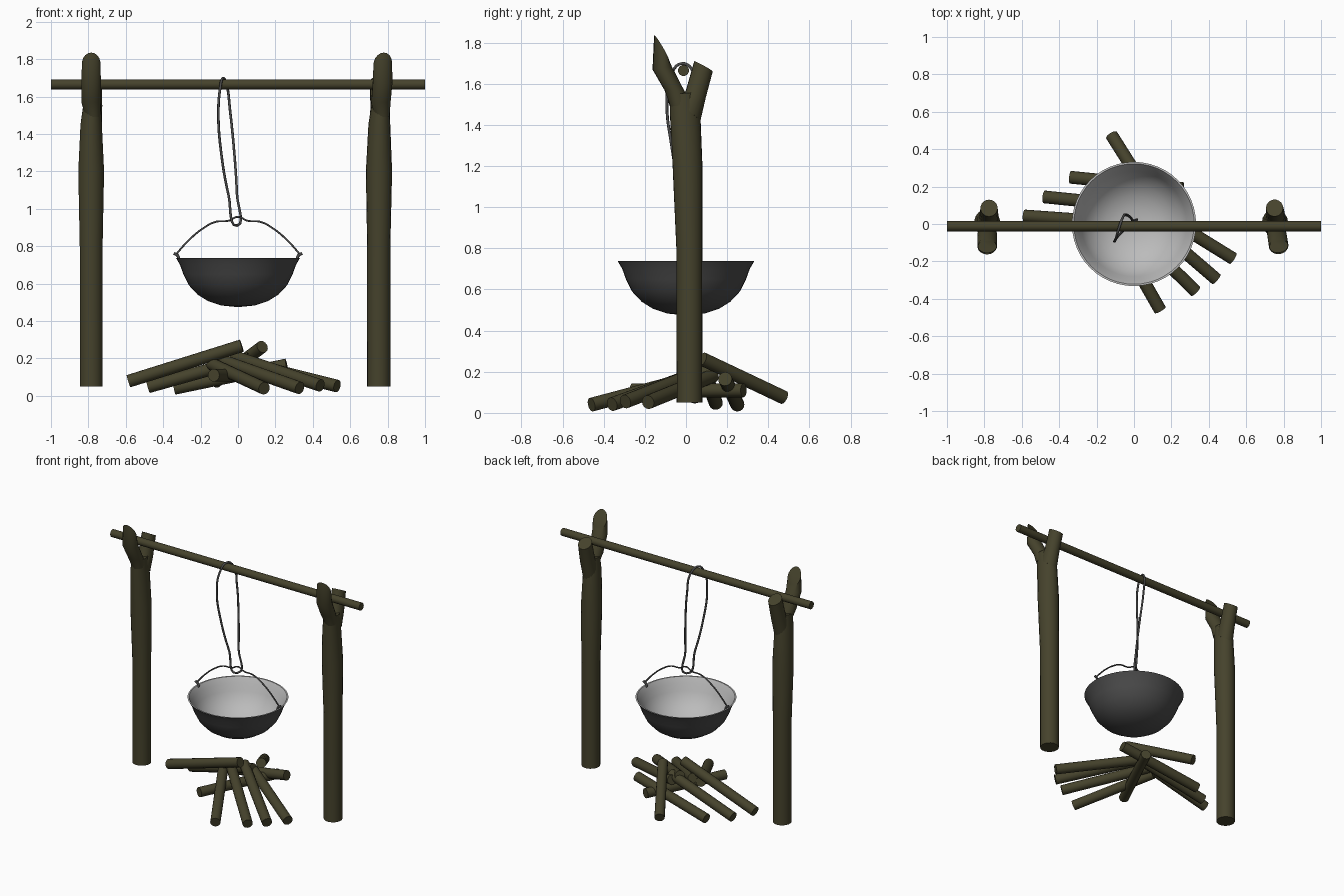
import bpy, bmesh, math
from mathutils import Vector

if "Cube" in bpy.data.objects:
    bpy.data.objects.remove(bpy.data.objects["Cube"])


def material(name, c):
    m = bpy.data.materials.new(name)
    m.diffuse_color = (*c, 1)
    m.use_nodes = True
    m.node_tree.nodes["Principled BSDF"].inputs["Base Color"].default_value = m.diffuse_color
    return m


WOOD = material("dark_wood", (0.06, 0.055, 0.025))
IRON = material("iron", (0.07, 0.07, 0.07))
INNER = material("bowl_inside", (0.5, 0.5, 0.5))


def finish(name, bm, *mats, angle=40):
    bmesh.ops.recalc_face_normals(bm, faces=bm.faces)
    me = bpy.data.meshes.new(name)
    bm.to_mesh(me)
    bm.free()
    ob = bpy.data.objects.new(name, me)
    bpy.context.collection.objects.link(ob)
    for m in mats:
        me.materials.append(m)
    bpy.ops.object.select_all(action='DESELECT')
    ob.select_set(True)
    bpy.context.view_layer.objects.active = ob
    bpy.ops.object.shade_smooth_by_angle(angle=math.radians(angle))
    return ob


def loft(bm, rings):
    """Join rings of vertices into a capped tube."""
    rings = [[bm.verts.new(p) for p in r] for r in rings]
    n = len(rings[0])
    for a, b in zip(rings, rings[1:]):
        for i in range(n):
            j = (i + 1) % n
            bm.faces.new((a[i], a[j], b[j], b[i]))
    bm.faces.new(rings[0])
    bm.faces.new(rings[-1])


def rod(name, a, b, r, mat, n=16):
    a, b = Vector(a), Vector(b)
    q = (b - a).to_track_quat('Z', 'Y')
    circle = [q @ Vector((r * math.cos(t * math.tau / n), r * math.sin(t * math.tau / n), 0)) for t in range(n)]
    bm = bmesh.new()
    loft(bm, [[p + c for c in circle] for p in (a, b)])
    return finish(name, bm, mat)


def wire(name, pts, r, cyclic=False):
    cu = bpy.data.curves.new(name, 'CURVE')
    cu.dimensions = '3D'
    cu.bevel_depth, cu.bevel_resolution, cu.resolution_u = r, 2, 6
    cu.use_fill_caps = True
    sp = cu.splines.new('BEZIER')
    sp.bezier_points.add(len(pts) - 1)
    for bp, p in zip(sp.bezier_points, pts):
        bp.co = p
        bp.handle_left_type = bp.handle_right_type = 'AUTO'
    sp.use_cyclic_u = cyclic
    ob = bpy.data.objects.new(name, cu)
    bpy.context.collection.objects.link(ob)
    cu.materials.append(IRON)
    return ob


# Forked posts: each ring is (front y, z, back y, z, x centre, x radius)
TRUNK = [(-.045, .05, .08, .05, 0, .062), (-.047, .8, .08, .8, 0, .062),
         (-.065, 1.2, .08, 1.2, 0, .07), (-.078, 1.45, .07, 1.45, 0, .058),
         (-.08, 1.55, .06, 1.56, .005, .048)]
FRONT_PRONG = [(-.078, 1.49, .01, 1.5, .01, .04), (-.105, 1.57, -.005, 1.56, 0, .052),
               (-.163, 1.67, -.07, 1.685, 0, .053), (-.155, 1.835, -.085, 1.715, 0, .05)]
BACK_PRONG = [(-.04, 1.5, .07, 1.42, .005, .052), (0, 1.57, .095, 1.53, .01, .05),
              (.04, 1.71, .13, 1.66, .01, .046)]


def post(name, x, turn):
    bm = bmesh.new()
    n = 18
    for part in (TRUNK, FRONT_PRONG, BACK_PRONG):
        rings = []
        for y1, z1, y2, z2, xc, rx in part:
            ring = []
            for i in range(n):
                t = i * math.tau / n
                k = (1 - math.cos(t)) / 2
                ring.append((xc + rx * math.sin(t), y1 + (y2 - y1) * k, z1 + (z2 - z1) * k))
            rings.append(ring)
        loft(bm, rings)
    ob = finish(name, bm, WOOD)
    ob.location.x = x
    ob.rotation_euler.z = math.radians(turn)


post("left_post", -.785, 0)
post("right_post", .755, 9)
rod("crossbar", (-1, -.012, 1.665), (1, -.012, 1.665), .027, WOOD)

# Firewood: outer end, inner end
STICKS = [((-.34, .25, .04), (.26, .19, .165)), ((-.48, .145, .048), (.06, .09, .2)),
          ((-.585, .043, .078), (.02, 0, .268)), ((-.12, .475, .075), (.13, .08, .262)),
          ((.14, -.46, .04), (-.14, .03, .17)), ((.33, -.36, .042), (-.09, .05, .19)),
          ((.44, -.295, .055), (-.02, .1, .21)), ((.53, -.185, .052), (.02, .13, .18)),
          ((-.13, -.26, .11), (.13, .28, .11))]
for i, (a, b) in enumerate(STICKS):
    rod(f"firewood_{i + 1}", a, b, .034, WOOD)

# Bowl: outer wall from base to rim, then inner wall back down
OUTER = [(0, .474), (.09, .483), (.16, .506), (.215, .54), (.262, .59), (.292, .65), (.31, .70), (.332, .738)]
INSIDE = [(.322, .738), (.300, .70), (.281, .65), (.252, .597), (.205, .55), (.152, .517), (.087, .496), (0, .487)]
bm = bmesh.new()
vs = [bm.verts.new((r, 0, z)) for r, z in OUTER + INSIDE]
es = [bm.edges.new(p) for p in zip(vs, vs[1:])]
bmesh.ops.spin(bm, geom=vs + es, axis=(0, 0, 1), cent=(0, 0, 0), angle=math.tau, steps=48)
bmesh.ops.remove_doubles(bm, verts=bm.verts, dist=1e-4)
bmesh.ops.recalc_face_normals(bm, faces=bm.faces)
for f in bm.faces:
    c = f.calc_center_median()
    facing_in = f.normal.z > .5 or f.normal.x * c.x + f.normal.y * c.y < 0
    f.material_index = 1 if facing_in else 0
finish("bowl", bm, IRON, INNER)

# Bail handle with a small kink in the middle, and its ears
half = [(.335, .75), (.315, .775), (.26, .835), (.19, .893), (.12, .93), (.05, .936)]
pts = [(-x, 0, z) for x, z in half] + [(0, 0, .957)] + [(x, 0, z) for x, z in reversed(half)]
wire("bail_handle", pts, .005)
for name, s in (("left_ear", -1), ("right_ear", 1)):
    wire(name, [(s * .315, 0, .725), (s * .322, 0, .748), (s * .343, 0, .762)], .008)

# Wire loop over the crossbar holding the handle
wire("hanging_loop", [(-.005, 0, .91), (-.05, -.03, 1.07), (-.09, -.07, 1.3), (-.105, -.093, 1.5),
                      (-.096, -.075, 1.64), (-.08, -.02, 1.699), (-.06, .035, 1.66),
                      (-.043, .048, 1.53), (-.02, .035, 1.3), (-.006, .015, 1.08)], .007, True)
